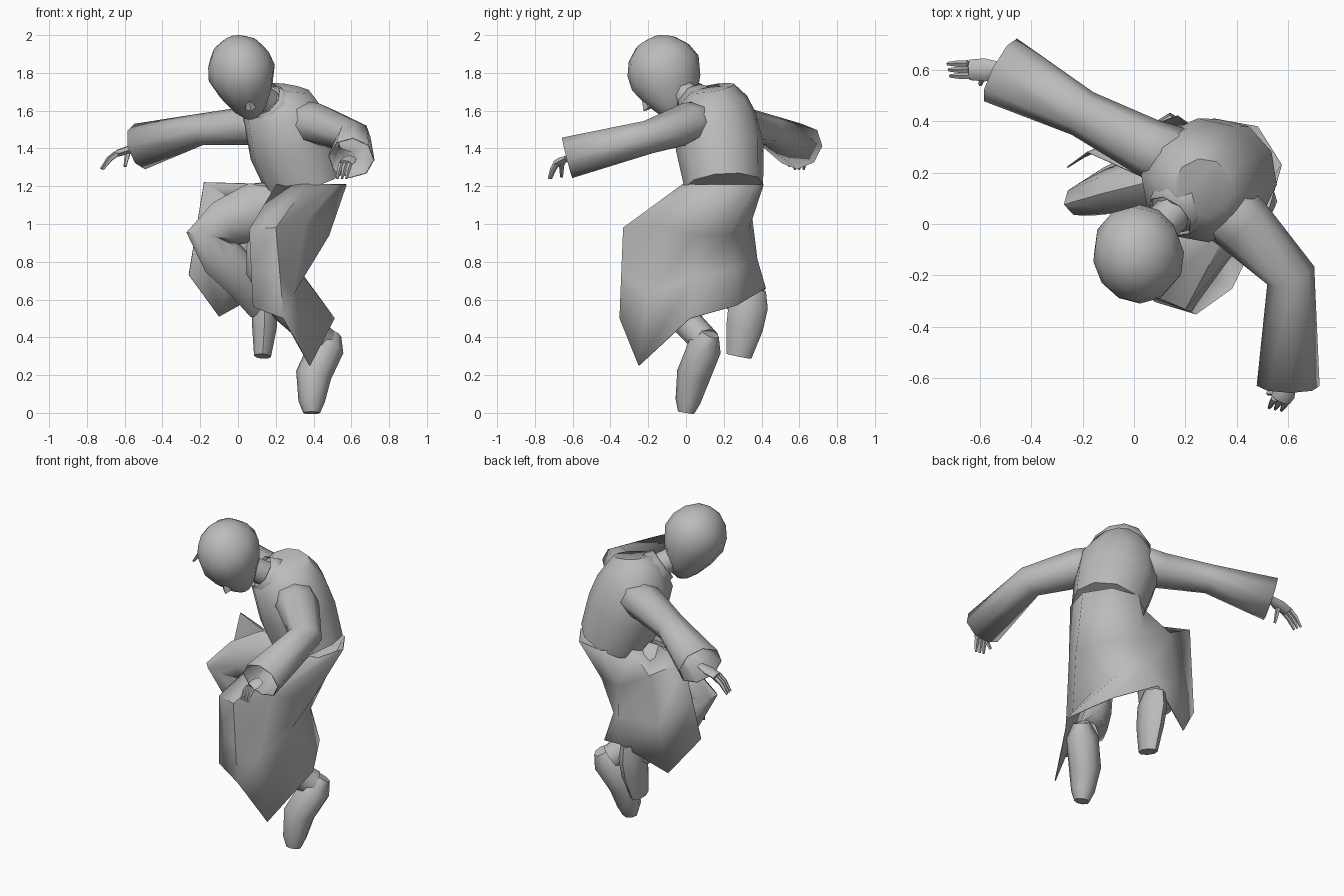
import bpy, bmesh
from math import sin, cos, tau, radians
from mathutils import Vector, Matrix

cube = bpy.data.objects.get("Cube")
if cube:
    bpy.data.objects.remove(cube, do_unlink=True)

colour = (.5, .5, .5, 1)
grey = bpy.data.materials.new("plain grey")
grey.use_nodes = True
grey.diffuse_color = colour
grey.node_tree.nodes["Principled BSDF"].inputs["Base Color"].default_value = colour


def finish(name, bm, cloth=False):
    """Turn the bmesh into a smooth shaded object; cloth gets a thin shell."""
    bmesh.ops.recalc_face_normals(bm, faces=bm.faces)
    mesh = bpy.data.meshes.new(name)
    bm.to_mesh(mesh)
    bm.free()
    part = bpy.data.objects.new(name, mesh)
    bpy.context.collection.objects.link(part)
    mesh.materials.append(grey)
    if cloth:
        shell = part.modifiers.new("cloth", "SOLIDIFY")
        shell.thickness, shell.offset = .006, 0
    bpy.ops.object.select_all(action="DESELECT")
    part.select_set(True)
    bpy.context.view_layer.objects.active = part
    bpy.ops.object.shade_smooth_by_angle(angle=radians(50))


def skin(bm, rows, closed):
    """Fill quads between equally long vertex rows."""
    for row, following in zip(rows, rows[1:]):
        count = len(row)
        for i in range(count if closed else count - 1):
            j = (i + 1) % count
            bm.faces.new((row[i], row[j], following[j], following[i]))


def add_tube(bm, path, widths, side, flat=1, sides=8, capped=True):
    """Loft oval rings along a path; flat scales the depth across the side axis."""
    path = [Vector(p) for p in path]
    steps = [(b - a).normalized() for a, b in zip(path, path[1:])]
    rows = []
    for point, width, before, after in zip(path, widths, steps[:1] + steps, steps + steps[-1:]):
        along = (before + after).normalized()
        across = Vector(side)
        across = (across - along * across.dot(along)).normalized()
        deep = along.cross(across) * flat
        turns = [tau * i / sides for i in range(sides)]
        rows.append([bm.verts.new(point + (across * cos(t) + deep * sin(t)) * width) for t in turns])
    skin(bm, rows, True)
    if capped:
        bm.faces.new(rows[0])
        bm.faces.new(rows[-1])


def tube(name, path, widths, side, flat=1, sides=8, open_cloth=False):
    bm = bmesh.new()
    add_tube(bm, path, widths, side, flat, sides, not open_cloth)
    finish(name, bm, open_cloth)


# Head: sphere narrowed and lengthened toward the chin, with a small nose
bm = bmesh.new()
bmesh.ops.create_uvsphere(bm, u_segments=12, v_segments=8, radius=1)
for v in bm.verts:
    chin = max(0, -v.co.z)
    taper = .4 if v.co.y < 0 else .1
    v.co.x *= .18 * (1 - .35 * chin)
    v.co.y = v.co.y * .2 * (1 - taper * chin) - .05 * chin
    v.co.z *= .255 if chin else .205
nose = bmesh.ops.create_cone(bm, segments=4, radius1=.03, radius2=.006, depth=.06, cap_ends=True)
bmesh.ops.translate(bm, verts=nose["verts"], vec=(0, -.17, -.1))
bm.transform(Matrix.Translation((.02, -.11, 1.8))
             @ Matrix.Rotation(radians(-14), 4, "Y") @ Matrix.Rotation(radians(28), 4, "X"))
finish("head", bm)

# Torso, hunched toward the right front, with neck and collar
left = (.7, -.7, 0)
chest, throat, jaw = (.2, .1, 1.6), (.14, .03, 1.66), (.06, -.05, 1.72)
tube("coat_body", [(.36, .2, 1.2), (.29, .18, 1.4), (.25, .15, 1.57), (.26, .15, 1.66), (.27, .14, 1.72)],
     (.215, .24, .23, .18, .12), left, flat=.95, sides=10)
tube("neck", [chest, throat, jaw], (.08, .075, .07), left)
tube("collar", [chest, throat], (.13, .1), left, open_cloth=True)

# Sleeves with wide open cuffs
right_wrist, left_wrist = Vector((-.52, .6, 1.41)), Vector((.6, -.63, 1.35))
tube("right_sleeve", [(.25, .22, 1.54), (.05, .3, 1.52), (-.2, .43, 1.5), right_wrist],
     (.13, .11, .09, .135), (.4, .9, 0), flat=.9, open_cloth=True)
tube("left_sleeve", [(.28, .12, 1.54), (.42, 0, 1.53), (.61, -.2, 1.46), left_wrist],
     (.13, .12, .095, .12), (.9, .3, 0), flat=.9, open_cloth=True)


def hand(name, wrist, reach, side):
    """Flat palm, three drooping fingers and a thumb, spread along the side axis."""
    bm = bmesh.new()
    reach, side, droop = Vector(reach), Vector(side), Vector((0, 0, -.06))
    middle, palm = wrist + reach * .3, wrist + reach * .6
    add_tube(bm, [wrist, middle, palm], (.03, .045, .04), side, flat=.5, sides=6)
    for spread in (-1, 0, 1):
        root = palm + side * spread * .025
        tip = root + reach * .4 + droop
        knuckle = root.lerp(tip, .5) - droop * .2
        add_tube(bm, [root, knuckle, tip], (.014, .013, .007), side, sides=5)
    thumb_tip = middle + reach * .15 - side * .06 + droop * 1.3
    add_tube(bm, [middle, thumb_tip], (.018, .008), side, sides=5)
    finish(name, bm)


hand("right_hand", right_wrist, (-.2, 0, -.06), (-.2, .95, 0))
hand("left_hand", left_wrist, (-.05, -.09, -.05), (.95, -.2, 0))

# Trousers: right leg raised and folded at the knee, left leg standing
tube("right_leg", [(.24, .2, 1.08), (.08, .17, 1.06), (-.08, .13, 1), (-.18, .1, .94),
                   (-.09, .14, .83), (.04, .21, .7), (.13, .3, .56)],
     (.11, .11, .09, .07, .085, .08, .06), (-.25, .95, 0), flat=1.4)
tube("left_leg", [(.36, .17, 1.1), (.25, 0, 1), (.14, -.18, .86), (.14, -.19, .76), (.26, -.06, .55), (.45, .1, .38)],
     (.15, .13, .1, .1, .085, .08), (.75, -.6, 0))

# Shoes, toes pointing down
across = (1, 0, 0)
tube("right_shoe", [(.14, .35, .66), (.14, .33, .57), (.14, .31, .45), (.13, .28, .3)],
     (.05, .07, .065, .045), across, flat=1.5)
tube("left_shoe", [(.5, .13, .42), (.47, .1, .35), (.4, .04, .2), (.39, .01, .06), (.39, 0, 0)],
     (.05, .095, .095, .07, .045), across, flat=.95)

# Coat skirt: columns from the right front edge round the back to the left front
hips = [(-.18, .28, 1.22), (.02, .34, 1.1), (.24, .33, .97), (.42, .24, .94),
        (.48, .06, .94), (.35, -.16, 1), (.2, -.33, .98), (.06, -.27, .97)]
hems = [(-.26, .22, .73), (-.1, .32, .51), (.17, .42, .66), (.38, .27, .57),
        (.51, .02, .5), (.38, -.25, .25), (.24, -.35, .5), (.08, -.3, .56)]
waist = Vector((.36, .2, 1.21))
bm = bmesh.new()
columns = []
for i, (hip, hem) in enumerate(zip(hips, hems)):
    turn = radians(200 - 48 * i)
    belt = waist + Vector((cos(turn), sin(turn), 0)) * .215
    hip, hem = Vector(hip), Vector(hem)
    # The cloth pinches in behind the left knee
    pinch = max(0, 1 - abs(i - 4) / 2)
    knee = hip.lerp(hem, .5) - Vector((.15 * pinch, 0, 0))
    columns.append([bm.verts.new(p) for p in (belt, hip, knee, hem)])
skin(bm, columns, False)
finish("coat_skirt", bm, cloth=True)
